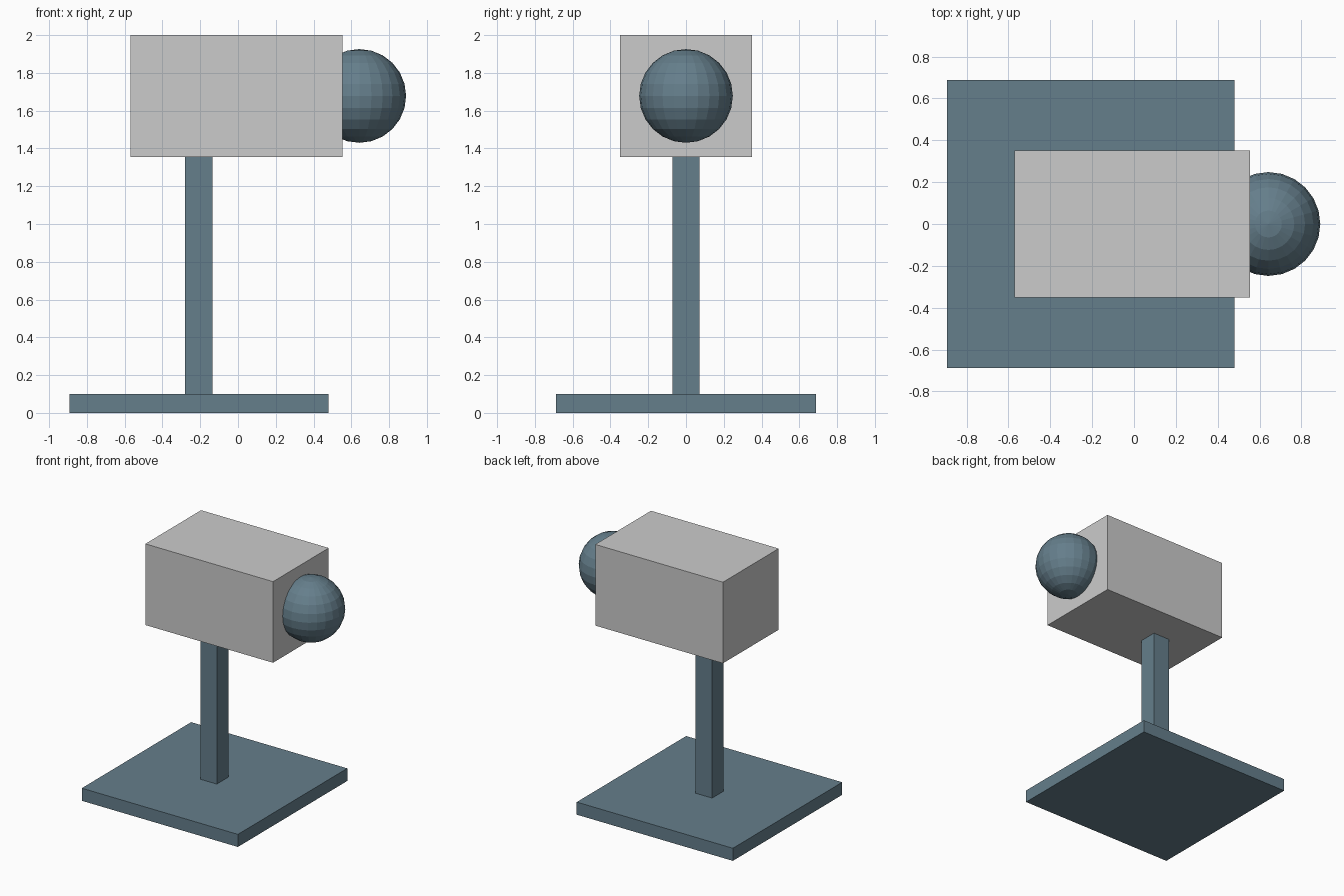
import bpy

if "Cube" in bpy.data.objects:
    bpy.data.objects.remove(bpy.data.objects["Cube"])

blue = bpy.data.materials.new("slate_blue")
blue.diffuse_color = (0.13, 0.21, 0.26, 1)
blue.use_nodes = True
blue.node_tree.nodes["Principled BSDF"].inputs["Base Color"].default_value = blue.diffuse_color


def box(name, x, y, z, mat=None):
    """Box from (min, max) ranges in x and z, and a half width in y."""
    bpy.ops.mesh.primitive_cube_add(
        size=1, location=((x[0] + x[1]) / 2, 0, (z[0] + z[1]) / 2))
    ob = bpy.context.object
    ob.name = name
    ob.scale = (x[1] - x[0], 2 * y, z[1] - z[0])
    bpy.ops.object.transform_apply(location=False, rotation=False, scale=True)
    if mat:
        ob.data.materials.append(mat)
    return ob


# Square foot plate and post
box("base_plate", (-0.893, 0.48), 0.687, (0, 0.1), blue)
box("post", (-0.28, -0.136), 0.072, (0.1, 1.355), blue)

# Housing on top of the post
box("housing", (-0.57, 0.553), 0.35, (1.355, 2.0))

# Faceted ball set into the right end of the housing
bpy.ops.mesh.primitive_uv_sphere_add(
    segments=24, ring_count=12, radius=0.248, location=(0.642, 0, 1.678))
ball = bpy.context.object
ball.name = "lens_ball"
ball.data.materials.append(blue)
